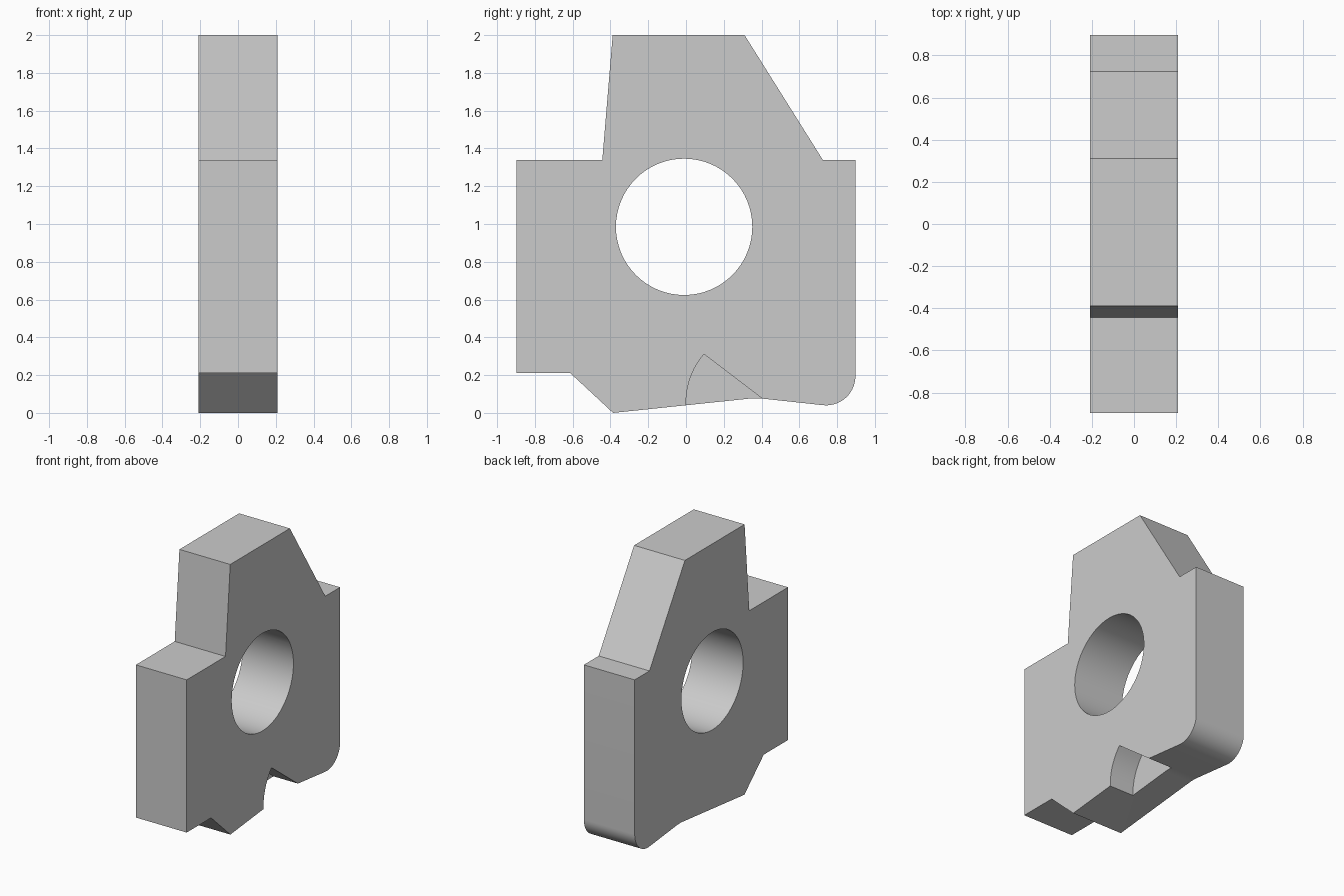
import bpy, bmesh
from math import cos, sin, radians

if "Cube" in bpy.data.objects:
    bpy.data.objects.remove(bpy.data.objects["Cube"])

HALF = 0.208  # half thickness of the plate


def arc(cy, cz, r, a0, a1, n):
    """Points on a circular arc in the YZ plane, angles in degrees."""
    steps = [radians(a0 + (a1 - a0) * i / n) for i in range(n + 1)]
    return [(cy + r * cos(a), cz + r * sin(a)) for a in steps]


def curve(p, c, q, n):
    """Quadratic curve from p to q pulled towards c."""
    ts = [i / n for i in range(n + 1)]
    return [tuple((1 - t) ** 2 * p[k] + 2 * t * (1 - t) * c[k] + t * t * q[k]
                  for k in (0, 1)) for t in ts]


def prism(name, profile, x0, x1):
    """Extrude a YZ profile from x0 to x1."""
    bm = bmesh.new()
    face = bm.faces.new([bm.verts.new((x0, y, z)) for y, z in profile])
    ext = bmesh.ops.extrude_face_region(bm, geom=[face])
    verts = [v for v in ext["geom"] if isinstance(v, bmesh.types.BMVert)]
    bmesh.ops.translate(bm, verts=verts, vec=(x1 - x0, 0, 0))
    bmesh.ops.recalc_face_normals(bm, faces=bm.faces)
    mesh = bpy.data.meshes.new(name)
    bm.to_mesh(mesh)
    bm.free()
    obj = bpy.data.objects.new(name, mesh)
    bpy.context.collection.objects.link(obj)
    return obj


# Plate outline with one rounded lower corner
outline = [(-0.897, 0.21), (-0.897, 1.34), (-0.443, 1.34), (-0.388, 2.0),
           (0.31, 2.0), (0.724, 1.34), (0.897, 1.34)]
outline += arc(0.742, 0.195, 0.155, 0, -95, 14)
outline += curve((0.41, 0.075), (0.375, 0.079), (0.34, 0.076), 4)
outline += [(-0.386, 0.0), (-0.612, 0.21)]
plate = prism("plate", outline, -HALF, HALF)

# Round through hole
hole = prism("hole_cutter", arc(-0.01, 0.985, 0.361, 0, 354.375, 63), -0.5, 0.5)

# Half-depth pocket in the lower edge of the right face
pocket_shape = curve((0.0, 0.04), (-0.003, 0.193), (0.095, 0.311), 10)
pocket_shape += [(0.404, 0.0755), (0.404, -0.1), (0.0, -0.1)]
pocket = prism("pocket_cutter", pocket_shape, 0.01, 0.5)

bpy.context.view_layer.objects.active = plate
plate.select_set(True)
for cutter in (hole, pocket):
    mod = plate.modifiers.new(cutter.name, 'BOOLEAN')
    mod.operation = 'DIFFERENCE'
    mod.solver = 'EXACT'
    mod.object = cutter
    bpy.ops.object.modifier_apply(modifier=mod.name)
    bpy.data.objects.remove(cutter)

bpy.ops.object.shade_smooth_by_angle(angle=radians(20))
